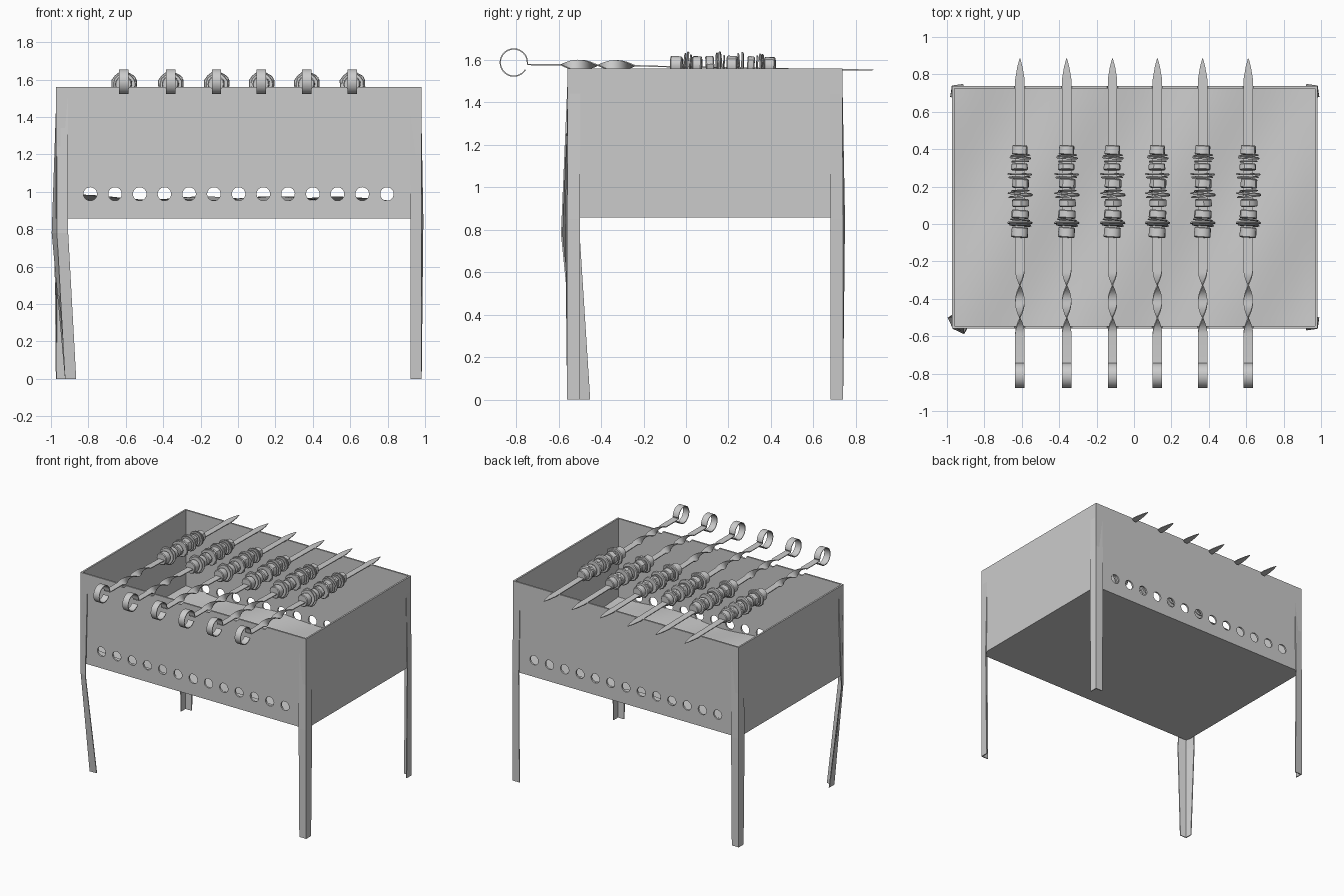
import bpy, bmesh, math, random
from mathutils import Matrix, Vector

if "Cube" in bpy.data.objects:
    bpy.data.objects.remove(bpy.data.objects["Cube"])

random.seed(4)
X0, X1, Y0, Y1 = -0.972, 0.98, -0.558, 0.738
ZB, ZT = 0.858, 1.56
CX, CY = (X0 + X1) / 2, (Y0 + Y1) / 2
SKEWERS = [-0.61, -0.36, -0.115, 0.125, 0.367, 0.611]


def finish(name, bm):
    bmesh.ops.recalc_face_normals(bm, faces=bm.faces)
    me = bpy.data.meshes.new(name)
    bm.to_mesh(me)
    bm.free()
    ob = bpy.data.objects.new(name, me)
    bpy.context.collection.objects.link(ob)
    return ob


def smooth(ob, deg=35):
    bpy.ops.object.select_all(action='DESELECT')
    ob.select_set(True)
    bpy.context.view_layer.objects.active = ob
    bpy.ops.object.shade_smooth_by_angle(angle=math.radians(deg))


def loft(bm, rings):
    """Skin a list of equal-length point rings and cap both ends."""
    vs = [[bm.verts.new(p) for p in r] for r in rings]
    n = len(vs[0])
    for a, b in zip(vs, vs[1:]):
        for i in range(n):
            bm.faces.new((a[i], a[(i + 1) % n], b[(i + 1) % n], b[i]))
    bm.faces.new(vs[0])
    bm.faces.new(vs[-1])


def rod_y(bm, x, y, z, r, length, seg):
    m = Matrix.Translation((x, y, z)) @ Matrix.Rotation(math.pi / 2, 4, 'X')
    bmesh.ops.create_cone(bm, cap_ends=True, segments=seg, radius1=r,
                          radius2=r, depth=length, matrix=m)


# Firebox: open-topped thin sheet box
bm = bmesh.new()
rect = lambda d, z: [(X0 + d, Y0 + d, z), (X1 - d, Y0 + d, z),
                     (X1 - d, Y1 - d, z), (X0 + d, Y1 - d, z)]
t = 0.013
loft(bm, [rect(0, ZB), rect(0, ZT), rect(t, ZT), rect(t, ZB + t)])
box = finish("firebox", bm)

# Air holes and skewer notches, cut through front and back walls
bm = bmesh.new()
for i in range(13):
    rod_y(bm, -0.79 + i * 0.1322, CY, 0.988, 0.036, 2, 24)
for x in SKEWERS:
    rod_y(bm, x, CY, ZT + 0.008, 0.03, 2, 16)
cutter = finish("hole_cutter", bm)
cutter.hide_render = True
mod = box.modifiers.new("holes", 'BOOLEAN')
mod.operation, mod.object, mod.solver = 'DIFFERENCE', cutter, 'EXACT'
bpy.context.view_layer.objects.active = box
bpy.ops.object.modifier_apply(modifier=mod.name)
bpy.data.objects.remove(cutter)

# Uneven ember bed inside the box
bm = bmesh.new()
bmesh.ops.create_grid(bm, x_segments=40, y_segments=28, size=1)
for v in bm.verts:
    x = CX + v.co.x * (X1 - X0 - 2 * t) / 2
    y = CY + v.co.y * (Y1 - Y0 - 2 * t) / 2
    z = (0.957 + 0.012 * math.sin(4.5 * x + 2.2 * y) + 0.009 * math.sin(9 * x - 5 * y + 1)
         - 0.008 * x)
    v.co = (x, y, z)
smooth(finish("ember_bed", bm), 60)


# Angle-iron legs: (z, corner x, corner y, flare of the flanges)
def leg(name, ix, iy, rows):
    w, th = 0.06, 0.007
    rings = []
    for z, cx, cy, f in rows:
        pts = [(0, 0), (w, -f), (w, th - f), (th, th), (th - f, w), (-f, w)]
        rings.append([(cx + ix * a, cy + iy * b, z) for a, b in pts])
    bm = bmesh.new()
    loft(bm, rings)
    finish(name, bm)


e = 0.002
leg("front_left_leg", 1, 1, [(0, -0.925, -0.511, 0), (0.78, -0.968, -0.561, 0.028),
                             (ZT - 0.01, X0 + 0.002, Y0 + 0.002, 0)])
for name, ix, iy, cx, cy in (("front_right_leg", -1, 1, X1 + e, Y0 - e),
                             ("back_right_leg", -1, -1, X1 + e, Y1 + e),
                             ("back_left_leg", 1, -1, X0 - e, Y1 + e)):
    leg(name, ix, iy, [(0, cx, cy, 0), (0.85, cx, cy, 0.009),
                       (ZT - 0.01, cx + ix * 0.004, cy + iy * 0.004, 0)])


# Skewer blade: flat strip swept along a path with a twist and a ring handle
def strip_section(y, z, normal, w, roll=0.0, th=0.003):
    n = Vector((0, *normal)).normalized()
    side = Vector((1, 0, 0))
    a = side * math.cos(roll) + n * math.sin(roll)
    b = n * math.cos(roll) - side * math.sin(roll)
    c = Vector((0, y, z))
    return [c + a * w + b * th, c - a * w + b * th, c - a * w - b * th, c + a * w - b * th]


def skewer_mesh():
    w = 0.025
    rings = [strip_section(0.885, 1.553, (0, 1), 0.002, th=0.001),
             strip_section(0.84, 1.553, (0, 1), 0.014),
             strip_section(0.775, 1.554, (0, 1), w),
             strip_section(0.42, 1.559, (0, 1), w),
             strip_section(-0.1, 1.569, (0, 1), w)]
    for i in range(33):                       # full-turn twist
        u = i / 32
        rings.append(strip_section(-0.24 - 0.35 * u, 1.573 + 0.004 * u, (0, 1), w,
                                   2 * math.pi * u))
    rings.append(strip_section(-0.72, 1.577, (0, 1), w))
    cy, cz, r = -0.811, 1.588, 0.064
    for i in range(33):                       # ring handle
        a = math.radians(-8 + 336 * i / 32)
        n = (-math.cos(a), -math.sin(a))
        if i == 0:
            n = (-0.7, 0.7)
        else:
            n = (math.cos(a), math.sin(a))
        rings.append(strip_section(cy + r * math.cos(a), cz + r * math.sin(a), n, w))
    bm = bmesh.new()
    loft(bm, rings)
    return bm


# Meat chunks and onion slices: (centre y, thickness, radius)
PIECES = [(-0.045, 0.056, 0.047), (0.052, 0.045, 0.047), (0.113, 0.04, 0.047),
          (0.217, 0.05, 0.048), (0.305, 0.035, 0.047), (0.395, 0.052, 0.044),
          (-0.006, 0.008, 0.062), (0.006, 0.01, 0.071), (0.022, 0.007, 0.055),
          (0.148, 0.009, 0.066), (0.162, 0.01, 0.07), (0.178, 0.006, 0.052),
          (0.25, 0.008, 0.06), (0.267, 0.01, 0.067),
          (0.335, 0.008, 0.05), (0.354, 0.009, 0.061), (0.366, 0.006, 0.056)]


def meat_mesh():
    bm = bmesh.new()
    for y, th, r in PIECES:
        m = (Matrix.Translation((random.uniform(-.003, .003), y, 1.573))
             @ Matrix.Rotation(random.uniform(-.09, .09), 4, 'Z')
             @ Matrix.Rotation(random.uniform(-.08, .08), 4, 'X')
             @ Matrix.Rotation(random.uniform(0, 3), 4, 'Y'))
        bev = min(th * 0.3, 0.005)
        k = [random.uniform(0.93, 1.03) for _ in range(14)]
        ring = lambda yy, rr: [m @ Vector((rr * k[i] * math.cos(i * math.tau / 14), yy,
                                           rr * k[i] * math.sin(i * math.tau / 14)))
                               for i in range(14)]
        loft(bm, [ring(-th / 2, r - bev), ring(-th / 2 + bev, r),
                  ring(th / 2 - bev, r * 0.97), ring(th / 2, r * 0.97 - bev)])
    return bm


blade = finish("skewer_1", skewer_mesh())
smooth(blade)
meat = finish("skewer_food_1", meat_mesh())
smooth(meat)
blade.location.x = meat.location.x = SKEWERS[0]
for i, x in enumerate(SKEWERS[1:], 2):
    for src, name in ((blade, "skewer"), (meat, "skewer_food")):
        ob = bpy.data.objects.new(f"{name}_{i}", src.data)
        ob.location.x = x
        bpy.context.collection.objects.link(ob)
